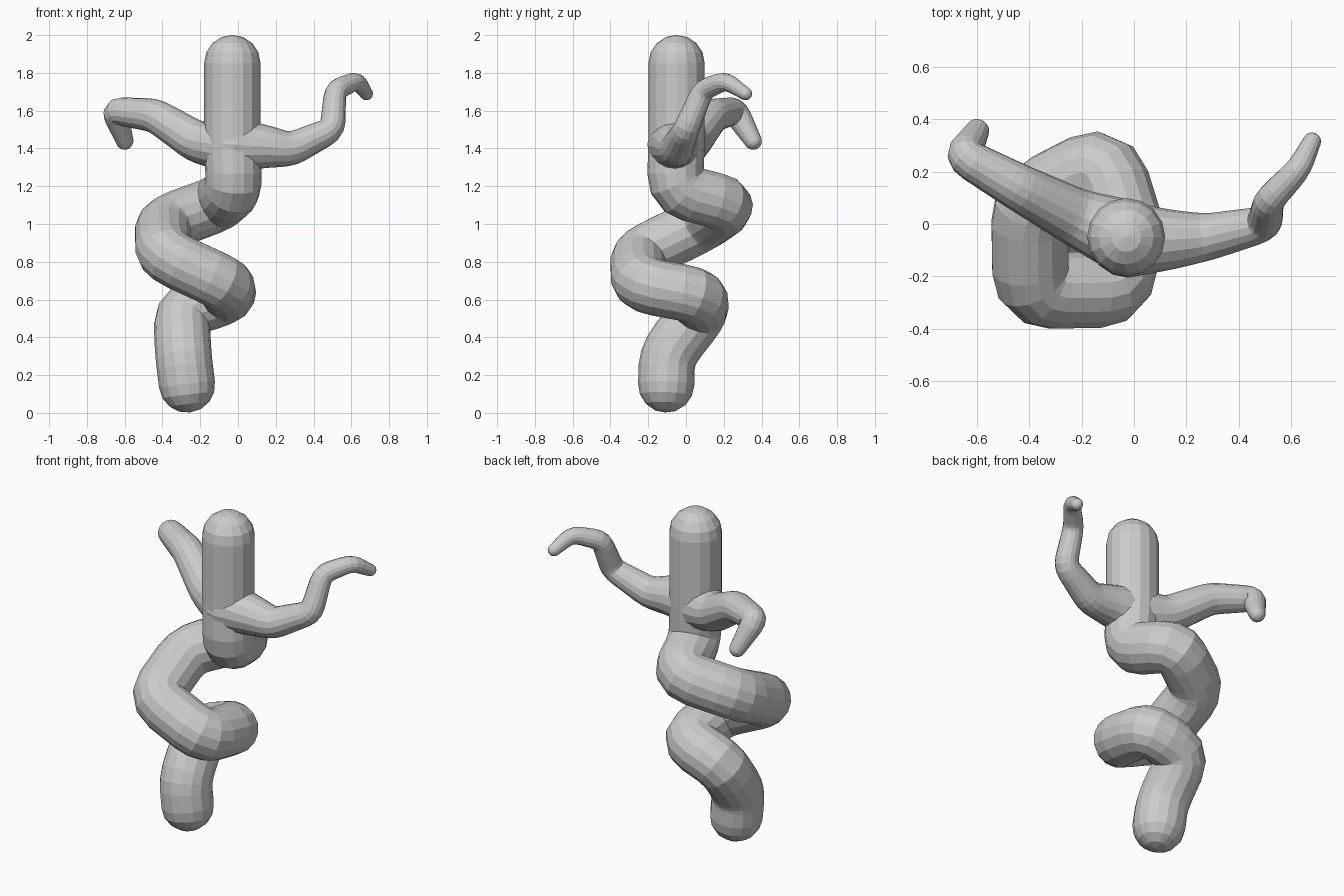
import bpy, bmesh
from math import sin, cos, pi
from mathutils import Vector

if "Cube" in bpy.data.objects:
    bpy.data.objects.remove(bpy.data.objects["Cube"])

SIDES = 16


def rounded_path(pts, cut, steps=3):
    """Straight runs through (x, y, z, radius) points with rounded corners."""
    p = [Vector(q) for q in pts]
    out = [p[0]]
    for a, b, c in zip(p, p[1:], p[2:]):
        s = b + (a - b) * min(0.42, cut / (a - b).length)
        e = b + (c - b) * min(0.42, cut / (c - b).length)
        for i in range(steps + 1):
            t = i / steps
            out.append(s * (1 - t) ** 2 + b * 2 * t * (1 - t) + e * t * t)
    out.append(p[-1])
    return out


def limb(name, pts, cut):
    """Faceted tube along a path, with a round cap at each end."""
    path = rounded_path(pts, cut)
    cen = [q.to_3d() for q in path]
    rad = [q[3] for q in path]
    n = len(cen)
    seg = [(b - a).normalized() for a, b in zip(cen, cen[1:])]
    tan = [(seg[max(i - 1, 0)] + seg[min(i, n - 2)]).normalized() for i in range(n)]
    caps = (pi / 8, pi / 4, 3 * pi / 8)
    rings = [(cen[0] - tan[0] * rad[0] * sin(a), rad[0] * cos(a), tan[0]) for a in reversed(caps)]
    rings += list(zip(cen, rad, tan))
    rings += [(cen[-1] + tan[-1] * rad[-1] * sin(a), rad[-1] * cos(a), tan[-1]) for a in caps]

    bm = bmesh.new()
    u = tan[0].orthogonal().normalized()
    prev_t, loops = tan[0], []
    for c, r, t in rings:
        u = prev_t.rotation_difference(t) @ u
        u = (u - t * u.dot(t)).normalized()
        v, prev_t = t.cross(u), t
        loops.append([bm.verts.new(c + r * (u * cos(2 * pi * k / SIDES) + v * sin(2 * pi * k / SIDES)))
                      for k in range(SIDES)])
    for a, b in zip(loops, loops[1:]):
        for k in range(SIDES):
            j = (k + 1) % SIDES
            bm.faces.new((a[k], a[j], b[j], b[k]))
    tips = ((loops[0], cen[0] - tan[0] * rad[0]), (loops[-1], cen[-1] + tan[-1] * rad[-1]))
    for ring, pos in tips:
        tip = bm.verts.new(pos)
        for k in range(SIDES):
            bm.faces.new((ring[k], ring[(k + 1) % SIDES], tip))
    bmesh.ops.recalc_face_normals(bm, faces=bm.faces)
    me = bpy.data.meshes.new(name)
    bm.to_mesh(me)
    bm.free()
    ob = bpy.data.objects.new(name, me)
    bpy.context.collection.objects.link(ob)
    return ob


R = 0.149
# Coiled body, from head down to foot
body_path = [(-0.03, -0.05, 1.852), (-0.03, -0.05, 1.40), (-0.02, -0.06, 1.18),
             (-0.11, 0.235, 1.105), (-0.40, 0.085, 1.00), (-0.395, -0.255, 0.835),
             (-0.06, -0.25, 0.68), (-0.05, 0.075, 0.62), (-0.30, 0.08, 0.54),
             (-0.29, -0.10, 0.31), (-0.27, -0.105, 0.15)]
body = limb("coiled_body", [(*p, R) for p in body_path], 0.10)

# Arms, thick at the shoulder and thin at the tip
arms = [
    limb("right_arm", [(-0.02, -0.06, 1.42, 0.145), (0.14, -0.06, 1.41, 0.115), (0.28, -0.05, 1.395, 0.09),
                       (0.50, 0.00, 1.50, 0.068), (0.515, 0.09, 1.71, 0.058), (0.63, 0.21, 1.76, 0.048),
                       (0.68, 0.315, 1.69, 0.035)], 0.05),
    limb("left_arm", [(-0.03, -0.05, 1.41, 0.145), (-0.22, 0.025, 1.435, 0.11), (-0.44, 0.14, 1.575, 0.09),
                      (-0.655, 0.26, 1.60, 0.072), (-0.60, 0.355, 1.44, 0.047)], 0.05)]

# Merge the arms into the body as one skin
for arm in arms:
    mod = body.modifiers.new("join_" + arm.name, 'BOOLEAN')
    mod.operation, mod.solver, mod.object, mod.use_self = 'UNION', 'EXACT', arm, True
    arm.hide_render = True
